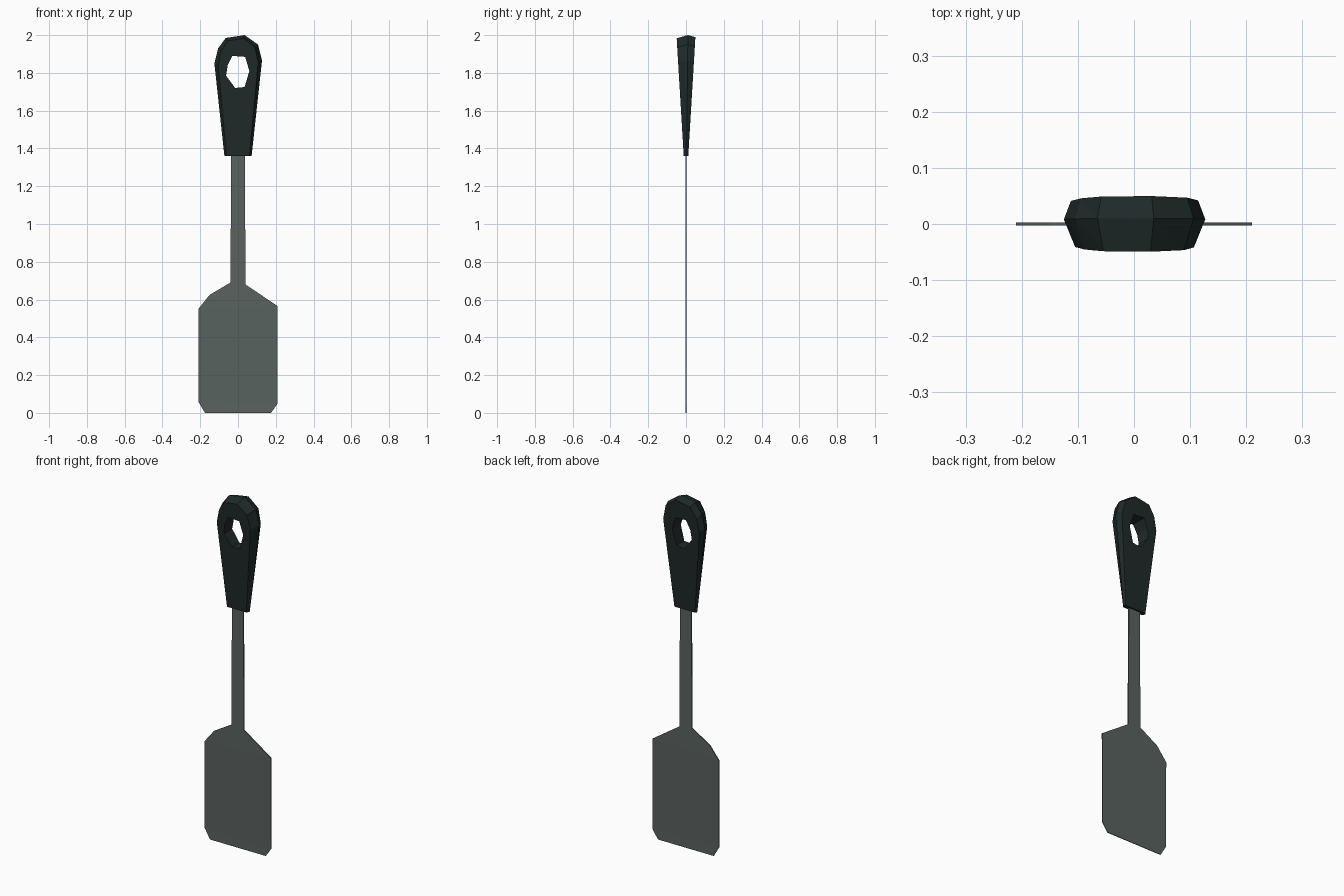
import bpy, bmesh

if "Cube" in bpy.data.objects:
    bpy.data.objects.remove(bpy.data.objects["Cube"])


def material(name, rgb):
    m = bpy.data.materials.new(name)
    m.diffuse_color = (*rgb, 1)
    m.use_nodes = True
    m.node_tree.nodes["Principled BSDF"].inputs["Base Color"].default_value = m.diffuse_color
    return m


def finish(bm, name, mat):
    bmesh.ops.recalc_face_normals(bm, faces=bm.faces[:])
    me = bpy.data.meshes.new(name)
    bm.to_mesh(me)
    bm.free()
    me.materials.append(mat)
    ob = bpy.data.objects.new(name, me)
    bpy.context.collection.objects.link(ob)
    return ob


def ring(bm, points):
    return [bm.verts.new(p) for p in points]


def bridge(bm, a, b):
    n = len(a)
    for i in range(n):
        j = (i + 1) % n
        # triangulated so that tapering walls stay faceted
        bm.faces.new((a[i], a[j], b[j]))
        bm.faces.new((a[i], b[j], b[i]))


def fill(bm, *loops):
    edges = []
    for lp in loops:
        for i in range(len(lp)):
            pair = (lp[i], lp[(i + 1) % len(lp)])
            edges.append(bm.edges.get(pair) or bm.edges.new(pair))
    bmesh.ops.triangle_fill(bm, edges=edges, use_beauty=True)


steel = material("grey steel", (0.10, 0.123, 0.116))
black = material("dark handle", (0.014, 0.023, 0.023))

# Blade and shank: one thin flat plate
outline = [(-0.175, 0), (0.175, 0), (0.21, 0.05), (0.21, 0.565), (0.04, 0.68),
           (0.036, 1.40), (-0.036, 1.40), (-0.04, 0.69), (-0.15, 0.625),
           (-0.21, 0.55), (-0.21, 0.06)]
bm = bmesh.new()
front = ring(bm, [(x, -0.002 - 0.001 * (z > 0.3), z) for x, z in outline])
back = ring(bm, [(x, 0.002 + 0.001 * (z > 0.3), z) for x, z in outline])
bridge(bm, front, back)
fill(bm, front)
fill(bm, back)
finish(bm, "blade_and_shank", steel)


# Handle: tapered faceted grip with a hanging hole
def half(z):
    return 0.012 + 0.036 * (z - 1.36) / 0.6


outer = [(-0.072, 1.36), (0.072, 1.36), (0.127, 1.865), (0.106, 1.95),
         (0.035, 2.0), (-0.065, 1.985), (-0.105, 1.93), (-0.125, 1.85)]
hole = [(-0.03, 1.89), (0.038, 1.885), (0.06, 1.81), (0.035, 1.725),
        (-0.015, 1.72), (-0.063, 1.785), (-0.055, 1.84)]


def inset(x, z, s):
    return x * s, (z if z < 1.4 else 1.7 + (z - 1.7) * (1 - (1 - s) * 0.35))


bm = bmesh.new()
rims = []
for side, scale in ((-1, 0.84), (1, 0.90)):
    pts = [inset(x, z, scale) for x, z in outer]
    rim = ring(bm, [(x, side * half(z), z) for x, z in pts])
    edge = ring(bm, [(x, side * half(z), z) for x, z in hole])
    fill(bm, rim, edge)
    rims.append((rim, edge))
middle = ring(bm, [(x, 0.2 * half(z), z) for x, z in outer])
bridge(bm, rims[0][0], middle)
bridge(bm, middle, rims[1][0])
bridge(bm, rims[0][1], rims[1][1])
finish(bm, "handle", black)
